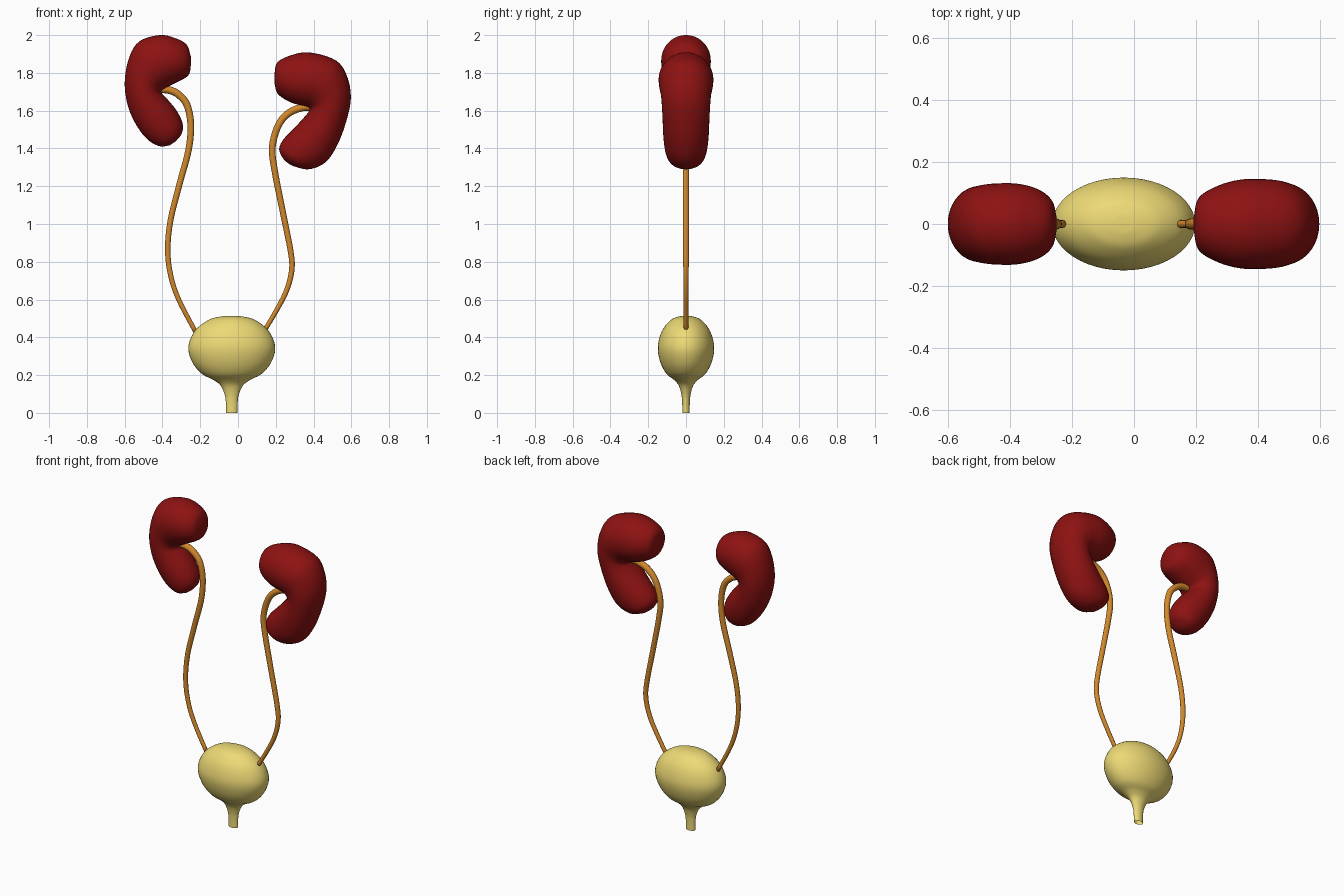
import bpy, bmesh, math
from mathutils import Vector

if "Cube" in bpy.data.objects:
    bpy.data.objects.remove(bpy.data.objects["Cube"])


def material(name, rgb):
    m = bpy.data.materials.new(name)
    m.diffuse_color = (*rgb, 1)
    m.use_nodes = True
    m.node_tree.nodes["Principled BSDF"].inputs["Base Color"].default_value = m.diffuse_color
    return m


RED = material("kidney red", (0.27, 0.006, 0.006))
ORANGE = material("ureter orange", (0.65, 0.25, 0.025))
YELLOW = material("bladder yellow", (0.85, 0.70, 0.18))


def smooth(rows, n=5):
    """Catmull-Rom interpolation through rows of numbers."""
    pts = [Vector(r) for r in rows]
    pts = [2 * pts[0] - pts[1]] + pts + [2 * pts[-1] - pts[-2]]
    out = []
    for p0, p1, p2, p3 in zip(pts, pts[1:], pts[2:], pts[3:]):
        for i in range(n):
            t = i / n
            out.append(0.5 * (2 * p1 + (p2 - p0) * t + (2 * p0 - 5 * p1 + 4 * p2 - p3) * t * t
                              + (3 * p1 - p0 - 3 * p2 + p3) * t ** 3))
    return out + [pts[-2]]


def loft(name, sections, mat, sides, cap_end=True):
    """Skin elliptical sections given as (centre, half axis u, half axis v)."""
    bm = bmesh.new()
    rings = []
    for c, u, v in sections:
        rings.append([bm.verts.new(c + u * math.cos(a) + v * math.sin(a))
                      for a in (2 * math.pi * k / sides for k in range(sides))])
    for r, s in zip(rings, rings[1:]):
        for k in range(sides):
            j = (k + 1) % sides
            bm.faces.new((r[k], r[j], s[j], s[k]))
    bm.faces.new(rings[0])
    if cap_end:
        bm.faces.new(rings[-1])
    bmesh.ops.recalc_face_normals(bm, faces=bm.faces)
    me = bpy.data.meshes.new(name)
    bm.to_mesh(me)
    bm.free()
    me.materials.append(mat)
    me.shade_smooth()
    ob = bpy.data.objects.new(name, me)
    bpy.context.collection.objects.link(ob)
    return ob


def kidney(name, ribs):
    # each rib: outer x, z, inner x, z, half depth in y
    secs = []
    for ax, az, bx, bz, h in smooth(ribs):
        secs.append((Vector(((ax + bx) / 2, 0, (az + bz) / 2)),
                     Vector(((ax - bx) / 2, 0, (az - bz) / 2)), Vector((0, max(h, 0.002), 0))))
    loft(name, secs, RED, 36)


def ureter(name, path, r0=0.021, r1=0.012):
    pts = smooth(path)
    secs = []
    for i, p in enumerate(pts):
        d = (pts[min(i + 1, len(pts) - 1)] - pts[max(i - 1, 0)]).normalized()
        r = r1 + (r0 - r1) * (1 - i / (len(pts) - 1))
        secs.append((Vector((p.x, 0, p.y)), Vector((-d.y * r, 0, d.x * r)), Vector((0, r, 0))))
    loft(name, secs, ORANGE, 16)


# Kidneys: ribs follow the bean from upper lobe tip to lower tip
kidney("kidney_right_side_of_body", [
    (-.249, 1.885, -.249, 1.845, .02), (-.272, 1.95, -.257, 1.797, .075),
    (-.335, 1.985, -.285, 1.77, .112), (-.415, 2.0, -.34, 1.742, .13),
    (-.525, 1.965, -.385, 1.718, .13), (-.58, 1.87, -.403, 1.706, .124),
    (-.60, 1.74, -.403, 1.692, .12), (-.58, 1.615, -.375, 1.662, .116),
    (-.53, 1.51, -.325, 1.60, .11), (-.47, 1.44, -.294, 1.535, .096),
    (-.41, 1.411, -.297, 1.48, .07), (-.36, 1.417, -.33, 1.437, .025)])
kidney("kidney_left_side_of_body", [
    (.192, 1.79, .192, 1.75, .02), (.208, 1.855, .21, 1.69, .085),
    (.28, 1.893, .27, 1.648, .125), (.38, 1.908, .325, 1.63, .144),
    (.52, 1.865, .365, 1.62, .143), (.58, 1.775, .378, 1.61, .134),
    (.597, 1.66, .378, 1.60, .128), (.572, 1.54, .355, 1.57, .124),
    (.527, 1.42, .30, 1.51, .12), (.465, 1.328, .24, 1.447, .11),
    (.378, 1.29, .218, 1.395, .088), (.30, 1.304, .238, 1.348, .045),
    (.27, 1.318, .258, 1.327, .012)])

# Ureters: x, z paths from each kidney's hollow to the bladder
ureter("ureter_right_side_of_body", [
    (-.41, 1.715), (-.36, 1.708), (-.315, 1.685), (-.27, 1.63), (-.25, 1.525), (-.262, 1.39),
    (-.31, 1.21), (-.357, 1.02), (-.372, .865), (-.357, .73), (-.314, .60), (-.22, .42)])
ureter("ureter_left_side_of_body", [
    (.39, 1.62), (.34, 1.617), (.27, 1.588), (.215, 1.525), (.182, 1.41), (.193, 1.29),
    (.235, 1.075), (.277, .865), (.285, .76), (.258, .65), (.205, .545), (.14, .435)])

# Bladder with outlet tube: radius, z profile, flattened front to back, open below
profile = smooth([(.004, .514), (.06, .51), (.125, .491), (.195, .435), (.23, .35), (.21, .27),
                  (.16, .208), (.095, .173), (.058, .143), (.037, .095), (.031, .05), (.03, 0)])
loft("bladder", [(Vector((-.033, 0, p.y)), Vector((p.x, 0, 0)), Vector((0, p.x * .65, 0)))
                 for p in profile], YELLOW, 48, cap_end=False)
